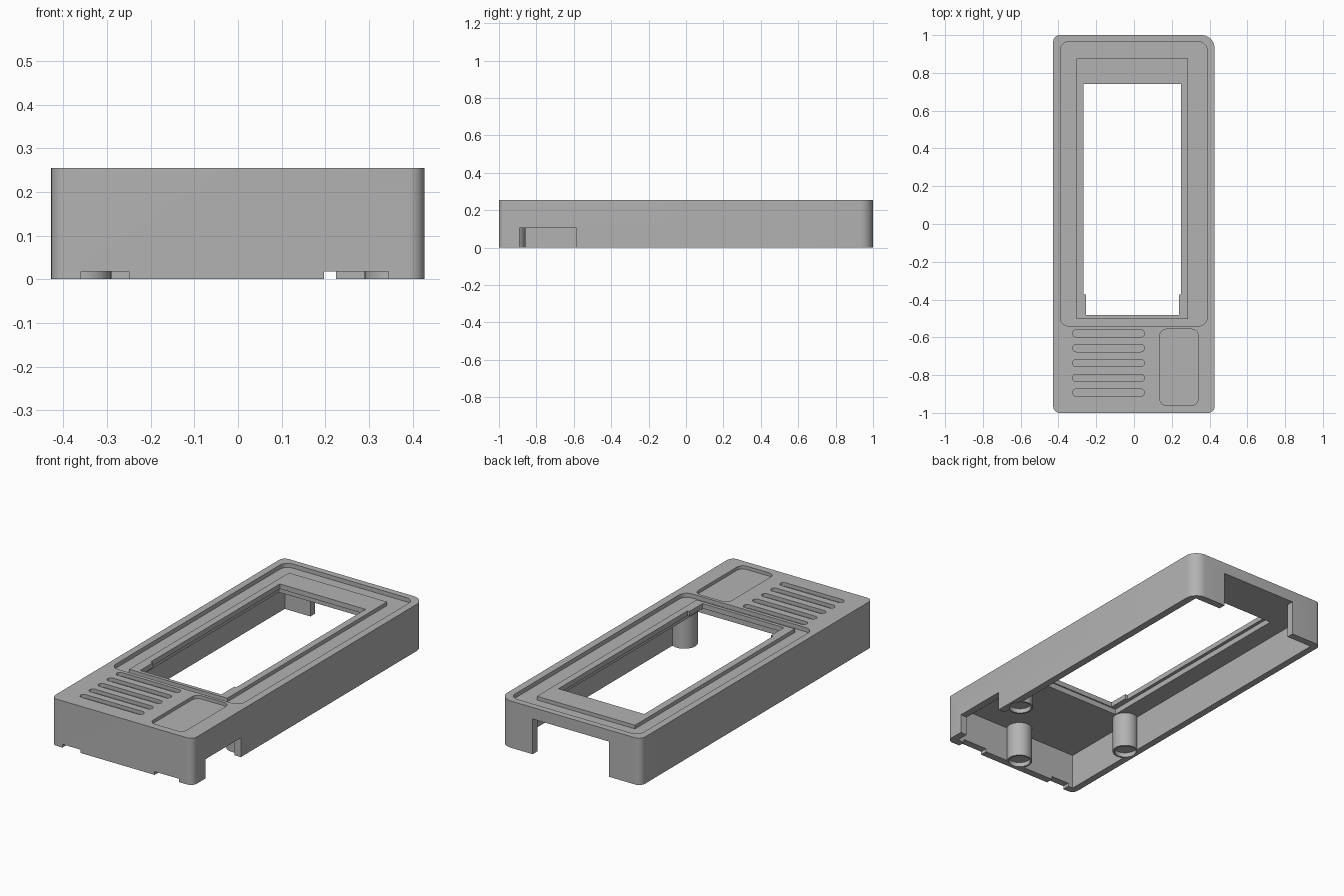
import bpy, bmesh, math

if "Cube" in bpy.data.objects:
    bpy.data.objects.remove(bpy.data.objects["Cube"])

grey = bpy.data.materials.new("plain grey")
grey.use_nodes = True
COLOUR = (0.45, 0.45, 0.45, 1)
grey.diffuse_color = COLOUR
grey.node_tree.nodes["Principled BSDF"].inputs["Base Color"].default_value = COLOUR


def rounded(x0, x1, y0, y1, radii=(0, 0, 0, 0), steps=8):
    """Outline of a rectangle; radii run front-left, front-right, back-right, back-left."""
    points = []
    corners = [(x0, y0, 1, 1), (x1, y0, -1, 1), (x1, y1, -1, -1), (x0, y1, 1, -1)]
    for i, ((x, y, sx, sy), r) in enumerate(zip(corners, radii)):
        if r == 0:
            points.append((x, y))
            continue
        for k in range(steps + 1):
            a = math.pi * (1 + i / 2 + k / steps / 2)
            points.append((x + sx * r + r * math.cos(a), y + sy * r + r * math.sin(a)))
    return points


def circle(x, y, r, n=40):
    return [(x + r * math.cos(math.tau * k / n), y + r * math.sin(math.tau * k / n))
            for k in range(n)]


def prism(name, outline, z0, z1):
    bm = bmesh.new()
    low = [bm.verts.new((x, y, z0)) for x, y in outline]
    high = [bm.verts.new((x, y, z1)) for x, y in outline]
    bm.faces.new(low[::-1])
    bm.faces.new(high)
    n = len(low)
    for i in range(n):
        j = (i + 1) % n
        bm.faces.new((low[i], low[j], high[j], high[i]))
    mesh = bpy.data.meshes.new(name)
    bm.to_mesh(mesh)
    bm.free()
    mesh.materials.append(grey)
    ob = bpy.data.objects.new(name, mesh)
    bpy.context.collection.objects.link(ob)
    return ob


def combine(operation, name, outline, z0, z1):
    """Apply a prism to the case as a boolean, then drop the helper."""
    tool = prism(name, outline, z0, z1)
    mod = case.modifiers.new(name, "BOOLEAN")
    mod.operation, mod.solver, mod.object = operation, "EXACT", tool
    bpy.context.view_layer.objects.active = case
    bpy.ops.object.modifier_apply(modifier=mod.name)
    bpy.data.objects.remove(tool)


def cut(*args):
    combine("DIFFERENCE", *args)


def add(*args):
    combine("UNION", *args)


TOP, UNDER, RECESS = 0.255, 0.195, 0.232

# Outer shell, open underneath
case = prism("case_shell", rounded(-0.428, 0.427, -1, 1, (0.035, 0.035, 0.07, 0.035)), 0, TOP)
cut("cavity", rounded(-0.39, 0.387, -0.96, 0.96), -0.1, UNDER)

# Wall openings: back, right side and two shallow front notches
cut("back_opening", rounded(-0.235, 0.225, 0.9, 1.1), -0.1, UNDER - 0.003)
cut("side_opening", rounded(0.3, 0.5, -0.89, -0.585), -0.1, 0.105)
for x0, x1 in ((-0.36, -0.25), (0.197, 0.345)):
    cut("front_notch", rounded(x0, x1, -1.1, -0.93), -0.1, 0.018)

# Display recess with a raised bezel, hollowed from below
cut("display_recess", rounded(-0.39, 0.387, -0.54, 0.965, (0.045,) * 4), RECESS, 0.4)
add("bezel", rounded(-0.305, 0.287, -0.502, 0.875), RECESS - 0.01, TOP - 0.003)
cut("bezel_pocket", rounded(-0.285, 0.27, -0.49, 0.76), 0.1, 0.225)
window = [(-0.253, -0.483), (0.238, -0.483), (0.238, -0.372), (0.25, -0.372),
          (0.25, 0.742), (-0.267, 0.742), (-0.267, -0.372), (-0.253, -0.372)]
cut("window", window, 0.1, 0.4)

# Button pad and grip slots
cut("button_pad", rounded(0.137, 0.34, -0.96, -0.557, (0.035,) * 4), TOP - 0.018, 0.4)
for i in range(5):
    y = -0.893 + i * 0.0785
    cut("grip_slot", rounded(-0.325, 0.055, y - 0.019, y + 0.019, (0.0189,) * 4), TOP - 0.02, 0.4)

# Screw posts with shallow sockets
for x, y in ((-0.356, -0.495), (0.356, -0.495), (0, -0.925)):
    add("post", circle(x, y, 0.066), 0, UNDER + 0.01)
    cut("socket", circle(x, y, 0.056), -0.1, 0.025)

bpy.ops.object.select_all(action="DESELECT")
case.select_set(True)
bpy.context.view_layer.objects.active = case
bpy.ops.object.shade_smooth_by_angle(angle=math.radians(30))
